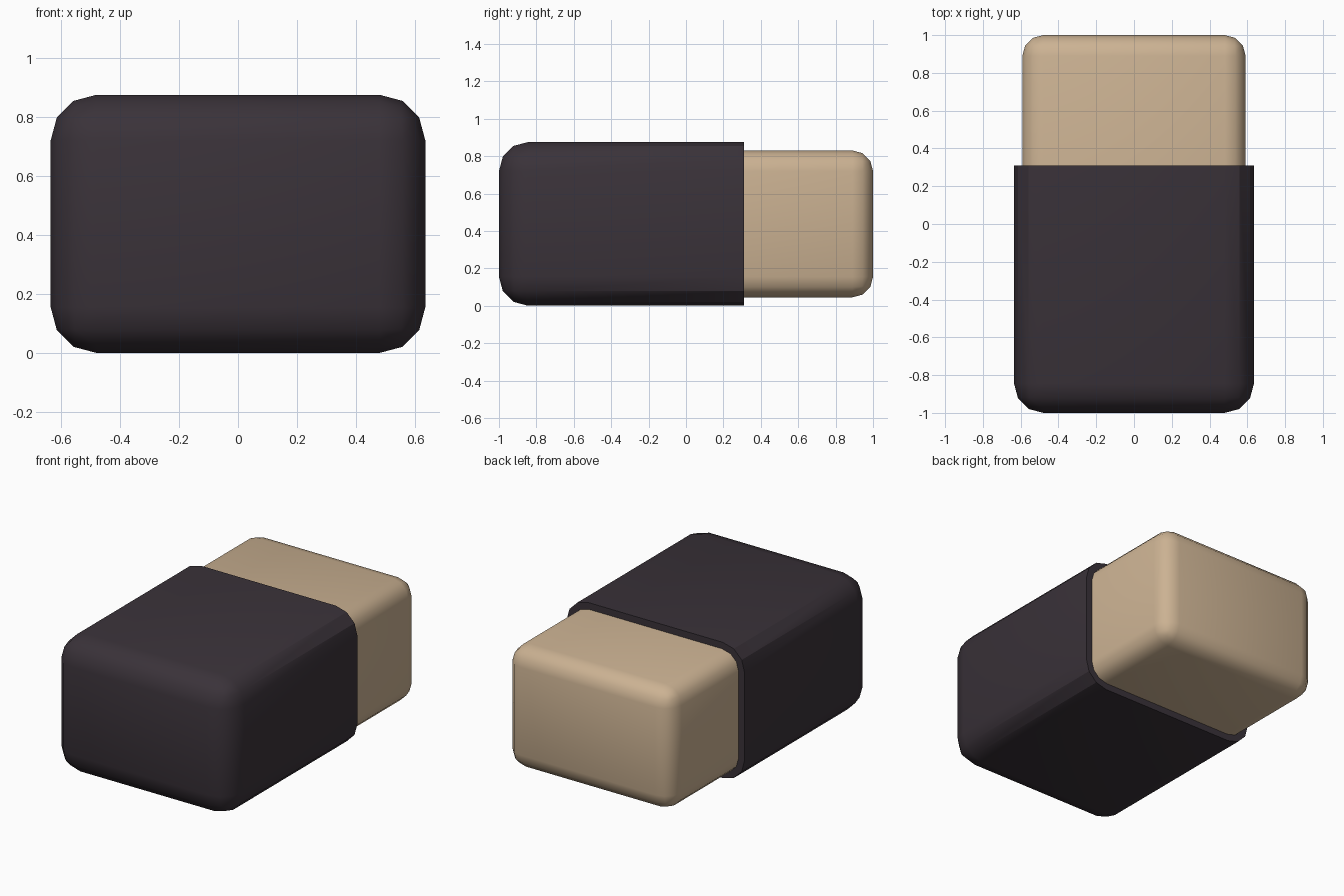
import bpy, bmesh, math

if "Cube" in bpy.data.objects:
    bpy.data.objects.remove(bpy.data.objects["Cube"])


def material(name, rgb):
    m = bpy.data.materials.new(name)
    m.diffuse_color = (*rgb, 1)
    m.use_nodes = True
    m.node_tree.nodes["Principled BSDF"].inputs["Base Color"].default_value = m.diffuse_color
    return m


def rounded_box(name, lo, hi, radius, mat, cut_y=None, wall=0.0):
    """Rounded box; optionally cut open at cut_y and given an inward wall."""
    bm = bmesh.new()
    bmesh.ops.create_cube(bm, size=1)
    for v in bm.verts:
        for i in range(3):
            v.co[i] = lo[i] if v.co[i] < 0 else hi[i]
    bmesh.ops.bevel(bm, geom=bm.edges[:], offset=radius, offset_type='OFFSET',
                    segments=3, profile=0.5, affect='EDGES')
    if cut_y is not None:
        bmesh.ops.bisect_plane(bm, geom=bm.verts[:] + bm.edges[:] + bm.faces[:],
                               plane_co=(0, cut_y, 0), plane_no=(0, 1, 0),
                               clear_outer=True)
    bmesh.ops.recalc_face_normals(bm, faces=bm.faces[:])
    me = bpy.data.meshes.new(name)
    bm.to_mesh(me)
    bm.free()
    me.materials.append(mat)
    ob = bpy.data.objects.new(name, me)
    bpy.context.collection.objects.link(ob)
    bpy.ops.object.select_all(action='DESELECT')
    ob.select_set(True)
    bpy.context.view_layer.objects.active = ob
    if wall:
        s = ob.modifiers.new("wall", 'SOLIDIFY')
        s.thickness = wall
        s.offset = -1
        s.use_even_offset = True
        bpy.ops.object.modifier_apply(modifier=s.name)
    bpy.ops.object.shade_smooth_by_angle(angle=math.radians(30))
    return ob


dark = material("dark plum", (0.042, 0.032, 0.041))
tan = material("warm tan", (0.60, 0.445, 0.29))

# Dark sleeve: closed at the front, open at the back
rounded_box("sleeve", (-0.635, -1, 0), (0.635, 1, 0.875), 0.155, dark,
            cut_y=0.31, wall=0.043)

# Tan block inside the sleeve, sticking out at the back
rounded_box("inner_block", (-0.591, -0.95, 0.045), (0.591, 1, 0.83), 0.11, tan)
